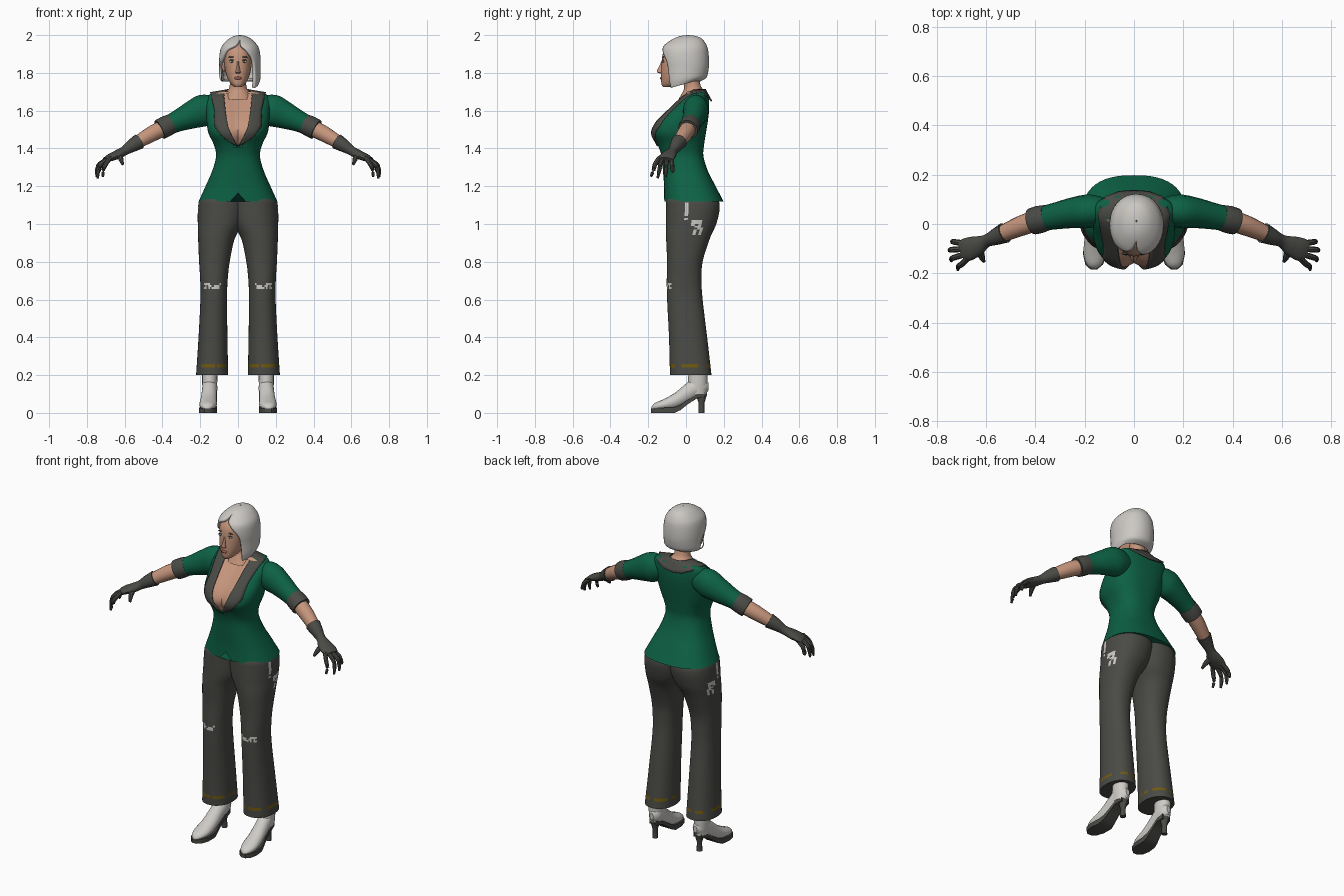
import bpy, bmesh, math, random
from mathutils import Vector as V

if "Cube" in bpy.data.objects:
    bpy.data.objects.remove(bpy.data.objects["Cube"])
random.seed(4)

def mat(name, r, g, b):
    m = bpy.data.materials.new(name)
    m.diffuse_color = (r, g, b, 1)
    m.use_nodes = True
    m.node_tree.nodes["Principled BSDF"].inputs["Base Color"].default_value = m.diffuse_color
    return m

GREEN = mat("jacket_green", .004, .12, .06)
DARK = mat("charcoal", .068, .068, .061)
SKIN = mat("skin", .56, .30, .20)
HAIR = mat("silver_hair", .60, .58, .55)
WHITE = mat("boot_white", .62, .60, .57)
GOLD = mat("gold_stitch", .16, .10, .006)
LIPS = mat("lip_rose", .36, .12, .09)
EYE = mat("eye_teal", .04, .16, .15)

def loft(name, rings, mats, closed=True, caps=True, rule=None, mirror=False, solid=0):
    """Skin a list of equal-length point rings."""
    bm = bmesh.new()
    vs = [[bm.verts.new(p) for p in r] for r in rings]
    n = len(rings[0])
    for a, b in zip(vs, vs[1:]):
        for i in range(n if closed else n - 1):
            j = (i + 1) % n
            bm.faces.new((a[i], a[j], b[j], b[i]))
    if closed and caps:
        bm.faces.new(vs[0])
        bm.faces.new(vs[-1])
    bmesh.ops.remove_doubles(bm, verts=bm.verts, dist=1e-5)
    bmesh.ops.recalc_face_normals(bm, faces=bm.faces)
    if rule:
        for f in bm.faces:
            f.material_index = rule(f.calc_center_median())
    me = bpy.data.meshes.new(name)
    bm.to_mesh(me)
    bm.free()
    for m in mats:
        me.materials.append(m)
    ob = bpy.data.objects.new(name, me)
    bpy.context.collection.objects.link(ob)
    if mirror:
        ob.modifiers.new("mirror", 'MIRROR').use_clip = False
    if solid:
        s = ob.modifiers.new("thickness", 'SOLIDIFY')
        s.thickness, s.offset = solid, -1
    return ob

def spline(rows, k):
    """Catmull-Rom through table rows, k steps per span."""
    out = []
    for i in range(len(rows) - 1):
        p = [rows[max(0, min(len(rows) - 1, i + d))] for d in (-1, 0, 1, 2)]
        for s in range(k):
            t = s / k
            out.append([b + .5 * t * (c - a + t * (2*a - 5*b + 4*c - d + t * (3*(b - c) + d - a)))
                        for a, b, c, d in zip(*p)])
    return out + [list(rows[-1])]

def lerp(table, z, col=1):
    for a, b in zip(table, table[1:]):
        if z <= b[0]:
            t = max(0, (z - a[0]) / (b[0] - a[0]))
            return a[col] + t * (b[col] - a[col])
    return table[-1][col]

def ring(z, x0, x1, yf, yb, n=2, seg=32, a0=0, a1=2 * math.pi, closed=True):
    """Horizontal superellipse, angle measured from the front (-y)."""
    cx, rx, cy, ry, out = (x0 + x1) / 2, (x1 - x0) / 2, (yf + yb) / 2, (yb - yf) / 2, []
    for i in range(seg):
        t = a0 + (a1 - a0) * i / (seg if closed else seg - 1)
        s, c = math.sin(t), math.cos(t)
        out.append(V((cx + rx * math.copysign(abs(s) ** (2/n), s),
                      cy - ry * math.copysign(abs(c) ** (2/n), c), z)))
    return out

def front(table, x, z, n):
    """y of the front surface of a (z, rx, yf, yb) table."""
    rx, yf, yb = (lerp(table, z, c) for c in (1, 2, 3))
    u = min(1, abs(x) / rx)
    return (yf + yb) / 2 - (yb - yf) / 2 * (1 - u ** n) ** (1 / n)

def tube(name, path, m, k=4, seg=16, mirror=True):
    """Tube through (x, y, z, horizontal radius, vertical radius) rows."""
    pts, rings = spline(path, k), []
    for i, p in enumerate(pts):
        t = (V(pts[min(i + 1, len(pts) - 1)][:3]) - V(pts[max(i - 1, 0)][:3])).normalized()
        a = t.cross(V((0, 1, 0) if abs(t.z) > .93 else (0, 0, 1))).normalized()
        b = a.cross(t)
        rings.append([V(p[:3]) + a * p[3] * math.cos(q) + b * p[4] * math.sin(q)
                      for q in (2 * math.pi * j / seg for j in range(seg))])
    return loft(name, rings, [m], mirror=mirror)

def blob(name, loc, size, m, mirror=False):
    """Small ellipsoid."""
    rows = [ring(loc[2] - size[2] * math.cos(q), loc[0] - size[0] * math.sin(q), loc[0] + size[0] * math.sin(q),
                 loc[1] - size[1] * math.sin(q), loc[1] + size[1] * math.sin(q), seg=12)
            for q in (math.pi * (.02 + .96 * i / 6) for i in range(7))]
    return loft(name, rows, [m], mirror=mirror)

# Jacket body with open neckline
JN = 2.5
torso = spline([(1.12, .208, -.116, .198), (1.20, .172, -.116, .157), (1.28, .137, -.122, .116), (1.36, .116, -.130, .092),
                (1.42, .128, -.150, .096), (1.48, .156, -.180, .105), (1.54, .166, -.157, .115), (1.60, .168, -.098, .122),
                (1.65, .170, -.045, .122), (1.69, .145, -.002, .115), (1.702, .07, .0, .09)], 4)
neckline = [(1.41, .002, .006), (1.46, .032, .085), (1.52, .054, .128), (1.60, .066, .125), (1.69, .075, .145)]
rings = []
for z, rx, yf, yb in torso:
    r = ring(z, -rx, rx, yf, yb, JN, 48)
    for p in r:
        w = lerp(neckline, z)
        if z > 1.41 and p.y < 0 and abs(p.x) < w:
            p.y += .022 * (1 - abs(p.x) / w)
        if z < 1.17 and p.y < 0:
            p.z = max(p.z, 1.165 - abs(p.x) * 1.1)
    rings.append(r)
loft("jacket_body", rings, [GREEN, SKIN], rule=lambda c: int(
    c.z > 1.41 and c.y < .02 and abs(c.x) < (lerp(neckline, c.z) + lerp(neckline, c.z, 2)) / 2))

# Lapels running into the back collar
strip = []
for i in range(15):
    z = 1.41 + .27 * i / 14
    a, b = lerp(neckline, z), lerp(neckline, z, 2)
    strip.append([V((x, front(torso, x, z, JN) - .008, z)) for x in (a + (b - a) * j / 4 for j in range(5))])
for a, b in (((.065, .04, 1.712), (.148, .04, 1.698)), ((.050, .085, 1.715), (.118, .112, 1.685)),
             ((.025, .10, 1.715), (.06, .134, 1.66)), ((0, .104, 1.715), (0, .138, 1.652))):
    strip.append([V(a).lerp(V(b), j / 4) for j in range(5)])
loft("lapel_collar", strip, [DARK], closed=False, mirror=True, solid=.008)

# Arms
tube("sleeve", [(.11, .055, 1.615, .05, .06), (.18, .052, 1.602, .068, .084), (.25, .045, 1.575, .062, .072),
                (.32, .032, 1.545, .054, .057), (.375, .022, 1.52, .05, .05)], GREEN)
tube("sleeve_cuff", [(.353, .026, 1.53, .052, .053), (.385, .018, 1.515, .056, .056), (.414, .010, 1.50, .054, .055)], DARK, 2)
tube("forearm", [(.39, .016, 1.51, .042, .043), (.46, -.008, 1.475, .041, .042), (.57, -.055, 1.41, .03, .03)], SKIN)
tube("glove_cuff", [(.525, -.036, 1.436, .042, .042), (.565, -.054, 1.412, .033, .034), (.60, -.069, 1.388, .026, .025),
                    (.635, -.087, 1.369, .04, .024), (.675, -.103, 1.352, .047, .02), (.70, -.112, 1.34, .042, .014)], DARK)
for nm, y0, y1, tip, z1 in (("index", -.140, -.186, .715, 1.25), ("middle", -.120, -.150, .742, 1.242),
                            ("ring", -.100, -.108, .748, 1.25), ("little", -.080, -.068, .738, 1.272)):
    tube(nm + "_finger", [(.675, y0, 1.352, .012, .012), (tip - .016, (y0 + y1) / 2, 1.318, .012, .012),
                          (tip - .002, y1 * .7 + y0 * .3, 1.285, .011, .011), (tip, y1, z1, .006, .006)], DARK, 3, 8)
tube("thumb", [(.628, -.09, 1.365, .014, .014), (.62, -.128, 1.345, .014, .014), (.61, -.152, 1.315, .007, .007)], DARK, 3, 8)

# Trousers with gold hem stitching and worn patches
legs = spline([(.20, .052, .222, -.085, .135), (.40, .056, .209, -.09, .112), (.60, .058, .199, -.10, .088),
               (.70, .055, .200, -.102, .082), (.80, .044, .206, -.10, .088), (.92, .018, .211, -.105, .125),
               (1.0, -.025, .213, -.106, .160), (1.08, -.045, .212, -.106, .178), (1.13, -.05, .202, -.104, .17),
               (1.17, -.05, .16, -.085, .13)], 8)
legs = sorted(legs + [[z] + [lerp(legs, z, c) for c in (1, 2, 3, 4)] for z in (.241, .259)])

def trouser_rule(c):
    if .241 < c.z < .259 and random.random() < .75:
        return 1
    knee = abs(c.z - .67) < .013 and c.y < 0 and .09 < c.x < .18
    hip = c.x > .1 and ((abs(c.y - .06) < .024 and abs(c.z - .98) < .04) or (abs(c.y) < .012 and abs(c.z - 1.07) < .045))
    return 2 if (knee and random.random() < .5) or (hip and random.random() < .8) else 0

loft("trouser_legs", [ring(*r, 2.2, 48) for r in legs], [DARK, GOLD, WHITE], rule=trouser_rule, mirror=True)

# Heeled boots
def foot(y):
    return .152 - y * .06

shoe = spline([(-.182, .018, .032, .008), (-.165, .014, .052, .03), (-.12, .014, .072, .046), (-.06, .018, .105, .045),
               (0, .045, .155, .041), (.05, .075, .19, .04), (.095, .095, .18, .034), (.12, .12, .16, .012)], 3)
loft("boot_foot", [[V((foot(y) + w * math.cos(q), y, (a + b) / 2 + (b - a) / 2 * math.sin(q)))
                    for q in (math.pi * i / 8 for i in range(16))] for y, a, b, w in shoe], [WHITE], mirror=True)
tube("boot_shaft", [(.15, .062, .10, .034, .048), (.15, .062, .16, .04, .052), (.148, .066, .28, .042, .046)], WHITE)
sole = [(-.184, 0, .022, .014), (-.165, 0, .026, .036), (-.12, 0, .027, .048), (-.06, 0, .03, .045), (-.03, .014, .042, .039),
        (.01, .046, .07, .034), (.06, .078, .10, .035), (.10, .085, .112, .026)]
loft("boot_sole", [[V((foot(y) + w * s, y, z)) for s, z in ((-1, a), (1, a), (1, b), (-1, b))]
                   for y, a, b, w in sole], [DARK], mirror=True)
loft("boot_heel", [ring(z, .147 - w, .147 + w, .082 - d, .082 + d, seg=12) for z, w, d in
                   ((0, .016, .016), (.05, .014, .015), (.10, .027, .03))], [DARK], mirror=True)

# Neck and head
loft("neck", [ring(z, -r, r, y - r, y + r, seg=24) for z, r, y in spline(
    [(1.66, .085, .045), (1.70, .062, .045), (1.73, .044, .034), (1.82, .044, .02)], 3)], [SKIN])
HN = 2.2
head = spline([(1.725, .018, -.122, -.07), (1.742, .038, -.130, -.02), (1.775, .057, -.132, .03), (1.81, .067, -.132, .06),
               (1.86, .074, -.129, .085), (1.91, .074, -.120, .09), (1.95, .06, -.09, .08), (1.975, .03, -.05, .05)], 4)
loft("head", [ring(z, -r, r, a, b, HN, 32) for z, r, a, b in head], [SKIN])
loft("nose", [ring(z, -w, w, y, -.115, seg=12) for z, w, y in (
    (1.796, .010, -.136), (1.803, .014, -.153), (1.812, .011, -.155), (1.835, .007, -.142), (1.862, .006, -.130))], [SKIN])
for nm, x, z, sx, sz, m in (("eye_white", .032, 1.86, .014, .0065, WHITE), ("iris", .032, 1.86, .0062, .0062, EYE),
                            ("eyebrow", .034, 1.884, .017, .0028, DARK), ("lash_line", .033, 1.868, .016, .002, DARK)):
    blob(nm, (x, front(head, x, z, HN) + (0 if nm == "eye_white" else -.002), z), (sx, .0045, sz), m, True)
blob("lips", (0, -.131, 1.772), (.02, .007, .008), LIPS)
blob("ear", (-.075, -.02, 1.835), (.012, .018, .03), SKIN)

# Hoop earring
tube("earring", [(-.084 + .004 * math.sin(q), -.02 + .022 * math.sin(q), 1.782 + .026 * math.cos(q), .003, .003)
                 for q in (2 * math.pi * i / 12 for i in range(13))], HAIR, 1, 6, False)

# Asymmetric bob: z, half width, front y, back y, opening angle each side
bob = spline([(1.72, .098, -.112, .075, 50, 100), (1.76, .108, -.122, .105, 46, 95), (1.82, .110, -.126, .12, 43, 88),
              (1.87, .110, -.132, .122, 38, 62), (1.92, .104, -.130, .117, 18, 42), (1.95, .09, -.112, .107, 3, 14),
              (1.98, .06, -.068, .085, 0, 0), (1.995, .03, -.03, .053, 0, 0), (2.0, .003, .008, .014, 0, 0)], 4)
rings = []
for z, rx, yf, yb, ar, al in bob:
    r = ring(z, .01 - rx, .01 + rx, yf, yb, 2.1, 44, math.radians(max(ar, 0)), math.radians(360 - max(al, 0)), False)
    for i, p in enumerate(r):
        if z < 1.78:
            p.z += .035 * min(1, i / 16) * (1.78 - z) / .06
    rings.append(r)
loft("bob_hair", rings, [HAIR], closed=False, solid=.016)

# Smooth shading with sharp edges kept
bpy.ops.object.select_all(action='SELECT')
bpy.context.view_layer.objects.active = bpy.context.scene.objects[0]
bpy.ops.object.shade_smooth_by_angle(angle=math.radians(40))
